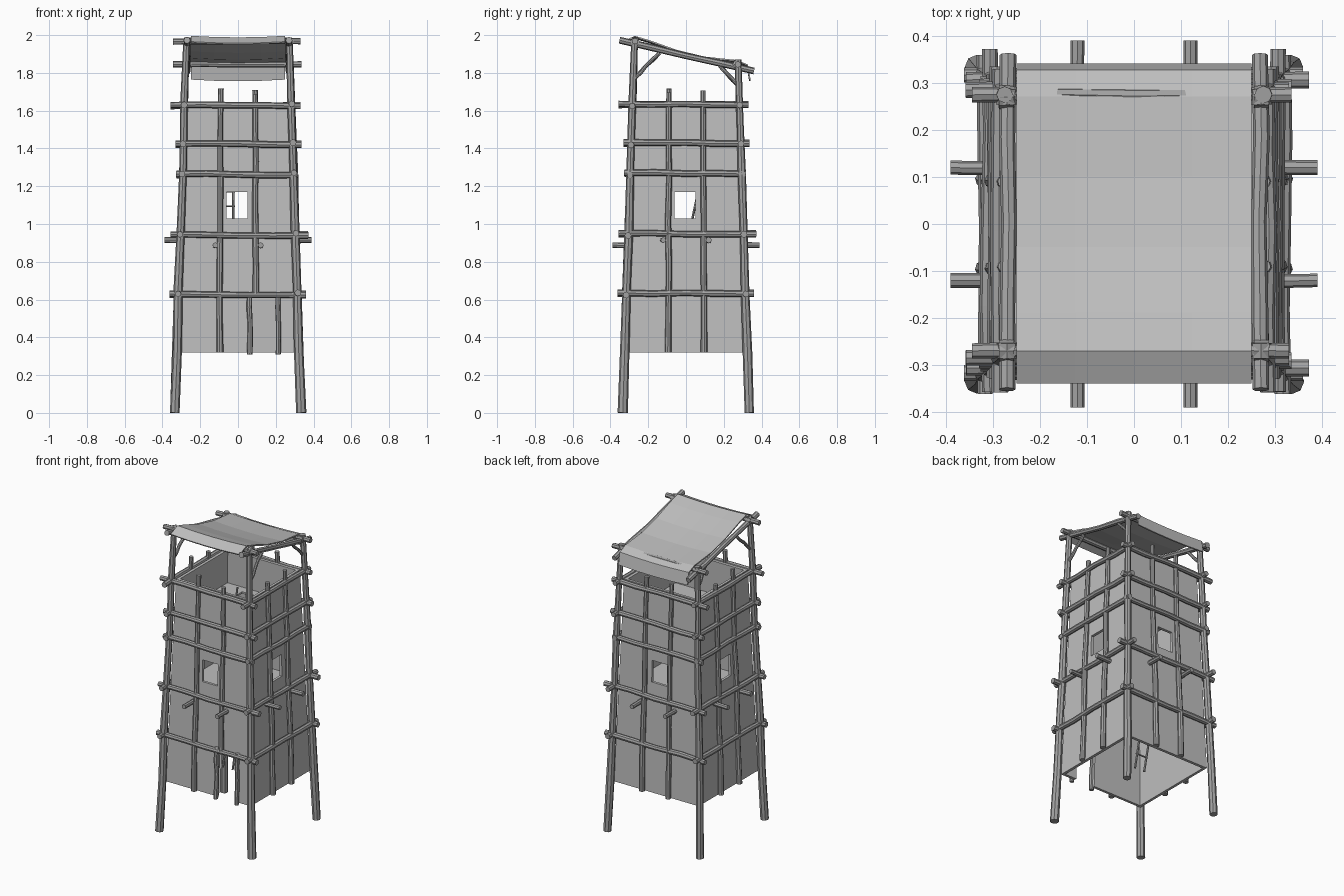
import bpy, bmesh, math, random
from mathutils import Vector, Matrix

random.seed(4)
cube = bpy.data.objects.get("Cube")
if cube:
    bpy.data.objects.remove(cube, do_unlink=True)


def material(name, value):
    m = bpy.data.materials.new(name)
    m.use_nodes = True
    colour = (value, value, value, 1)
    m.diffuse_color = colour
    m.node_tree.nodes["Principled BSDF"].inputs["Base Color"].default_value = colour
    return m


PANEL = material("panel grey", 0.52)
WOOD = material("log grey", 0.36)


def finish(name, bm, mat):
    bmesh.ops.recalc_face_normals(bm, faces=bm.faces)
    mesh = bpy.data.meshes.new(name)
    bm.to_mesh(mesh)
    bm.free()
    mesh.materials.append(mat)
    ob = bpy.data.objects.new(name, mesh)
    bpy.context.collection.objects.link(ob)
    return ob


def log(name, a, b, r0=0.017, r1=None, sides=8, rings=5, bend=0.004):
    """Slightly crooked, faceted round log between two points."""
    a, b = Vector(a), Vector(b)
    r1 = r1 or r0
    rot = (b - a).to_track_quat('Z', 'Y')
    bm = bmesh.new()
    loops = []
    for i in range(rings):
        t = i / (rings - 1)
        wobble = bend if 0 < i < rings - 1 else 0
        c = a.lerp(b, t) + rot @ Vector((random.uniform(-wobble, wobble),
                                         random.uniform(-wobble, wobble), 0))
        r = (r0 + (r1 - r0) * t) * random.uniform(0.93, 1.07)
        loops.append([bm.verts.new(c + rot @ Vector((r * math.cos(k * math.tau / sides),
                                                     r * math.sin(k * math.tau / sides), 0)))
                      for k in range(sides)])
    for lo, hi in zip(loops, loops[1:]):
        for k in range(sides):
            n = (k + 1) % sides
            bm.faces.new((lo[k], lo[n], hi[n], hi[k]))
    bm.faces.new(loops[0])
    bm.faces.new(loops[-1])
    return finish(name, bm, WOOD)


def leg_at(z):
    return 0.335 - 0.032 * z


def wall_at(z):
    return leg_at(z) - 0.018


SIDES = ("front", "right", "back", "left")
TOP, BOTTOM = 1.64, 0.32


def turned(k, x, y, z):
    """Point on the front side turned to side k."""
    return Matrix.Rotation(k * math.pi / 2, 3, 'Z') @ Vector((x, y, z))


# Four leaning legs, the front pair taller
for sx, sy in ((-1, -1), (1, -1), (-1, 1), (1, 1)):
    h = 1.98 if sy < 0 else 1.87
    log("leg", (sx * leg_at(0), sy * leg_at(0), 0), (sx * leg_at(h), sy * leg_at(h), h),
        0.026, 0.018, rings=7, bend=0.003)

# Wall panels with a window each and a doorway at the front
for k, side in enumerate(SIDES):
    shift = -0.005 if k < 2 else 0.005
    bm = bmesh.new()
    cuts = [None, shift - 0.055, shift + 0.055, 0.066, 0.205, None]
    levels = [BOTTOM, 0.63, 1.03, 1.17, TOP]
    grid = []
    for z in levels:
        w = wall_at(z)
        xs = [-w] + cuts[1:-1] + [w]
        grid.append([bm.verts.new(turned(k, x, -w, z)) for x in xs])
    for j in range(len(levels) - 1):
        for i in range(len(cuts) - 1):
            window = i == 1 and j == 2
            door = k == 0 and i == 3 and j == 0
            if not (window or door):
                bm.faces.new((grid[j][i], grid[j][i + 1], grid[j + 1][i + 1], grid[j + 1][i]))
    loose = [v for v in bm.verts if not v.link_faces]
    bmesh.ops.delete(bm, geom=loose, context='VERTS')
    ob = finish(side + "_wall", bm, PANEL)
    # keep the thickness on the inner side
    out = turned(k, 0, -1, 0)
    if ob.data.polygons[0].normal.dot(out) < 0:
        ob.data.flip_normals()
    mod = ob.modifiers.new("thickness", 'SOLIDIFY')
    mod.thickness = 0.018
    mod.offset = -1

# Horizontal rails: height, reach to the low and high end
RAILS = ((0.63, 0.362, 0.36), (0.945, 0.357, 0.372), (1.265, 0.327, 0.318),
         (1.425, 0.33, 0.335), (1.63, 0.358, 0.33))
for k, side in enumerate(SIDES):
    for z, lo, hi in RAILS:
        if k > 1:
            lo, hi = hi, lo
        y = -leg_at(z) - 0.002
        dz = 0.006 if k % 2 else 0
        log(side + "_rail", turned(k, -lo, y, z + dz), turned(k, hi, y, z - 0.006 + dz), 0.017)

    # Upright poles
    for sx in (-1, 1):
        top = random.uniform(1.68, 1.72)
        low = 0.62 if k == 0 and sx > 0 else BOTTOM
        log(side + "_pole", turned(k, sx * 0.095, -wall_at(low) - 0.014, low),
            turned(k, sx * 0.09, -wall_at(top) - 0.014, top), 0.017, 0.014, rings=7)

# Door posts
for x in (0.062, 0.213):
    log("door_post", (x, -wall_at(0.31) - 0.012, 0.31), (x, -wall_at(0.64) - 0.012, 0.64), 0.014)

# Floor joists poking through the walls
for s in (-1, 1):
    log("joist_across", (-0.39, s * 0.12, 0.915), (0.39, s * 0.12, 0.915), 0.015)
    log("joist_along", (s * 0.12, -0.39, 0.888), (s * 0.12, 0.39, 0.888), 0.015)

# Floors, with a hatch left open over each ladder
for z in (0.935, 1.42):
    w = wall_at(z) - 0.016
    xs, ys = (-w, -0.11, 0.0, w), (-w, 0.08, 0.2, w)
    bm = bmesh.new()
    g = [[bm.verts.new((x, y, z)) for x in xs] for y in ys]
    for j in range(3):
        for i in range(3):
            if (i, j) != (1, 1):
                bm.faces.new((g[j][i], g[j][i + 1], g[j + 1][i + 1], g[j + 1][i]))
    ob = finish("floor", bm, PANEL)
    ob.modifiers.new("thickness", 'SOLIDIFY').thickness = 0.012

# Ladders between the levels
for z0, z1, y0, y1 in ((0.36, 0.98, -0.02, 0.12), (0.94, 1.48, 0.015, 0.13)):
    a, b = Vector((0, y0, z0)), Vector((0, y1, z1))
    for x in (-0.095, -0.025):
        side = Vector((x, 0, 0))
        log("ladder_rail", a + side, b + side, 0.007, sides=6, bend=0.001)
    for i in range(1, 7):
        c = a.lerp(b, i / 7)
        log("ladder_rung", c + Vector((-0.105, 0, 0)), c + Vector((-0.015, 0, 0)),
            0.005, sides=6, rings=2)

# Roof frame
FRONT, BACK = 1.965, 1.845
log("front_roof_beam", (-0.345, -0.27, FRONT), (0.33, -0.27, FRONT + 0.003), 0.017)
log("back_roof_beam", (-0.345, 0.275, BACK), (0.335, 0.275, BACK), 0.016)
for s in (-1, 1):
    log("side_roof_beam", (s * 0.27, -0.352, FRONT + 0.008), (s * 0.268, 0.36, BACK - 0.035), 0.017)
    log("front_brace", (s * 0.278, -0.275, 1.77), (s * 0.27, -0.14, 1.905), 0.010)
    log("back_brace", (s * 0.278, 0.275, 1.735), (s * 0.27, 0.17, 1.85), 0.010)
    for y, z in ((-0.27, FRONT), (0.27, BACK)):
        log("lashing", (s * 0.255, y, z), (s * 0.287, y, z), 0.024, rings=3, bend=0)
        log("lashing", (s * 0.27, y - 0.016, z), (s * 0.27, y + 0.016, z), 0.024, rings=3, bend=0)

# Sagging roof cover with a front lip and a hanging back flap
PROFILE = ((-0.338, 1.962), (-0.27, 1.992), (-0.19, 1.968), (-0.05, 1.918),
           (0.1, 1.882), (0.27, 1.864), (0.325, 1.842), (0.338, 1.765))
bm = bmesh.new()
rows = []
for y, z in PROFILE:
    rows.append([bm.verts.new((0.25 * t, y, z - 0.008 * (1 - t * t)))
                 for t in (-1, -0.5, 0, 0.5, 1)])
for lo, hi in zip(rows, rows[1:]):
    for i in range(4):
        bm.faces.new((lo[i], lo[i + 1], hi[i + 1], hi[i]))
roof = finish("roof_cover", bm, PANEL)
mod = roof.modifiers.new("thickness", 'SOLIDIFY')
mod.thickness = 0.008
mod.offset = 0
